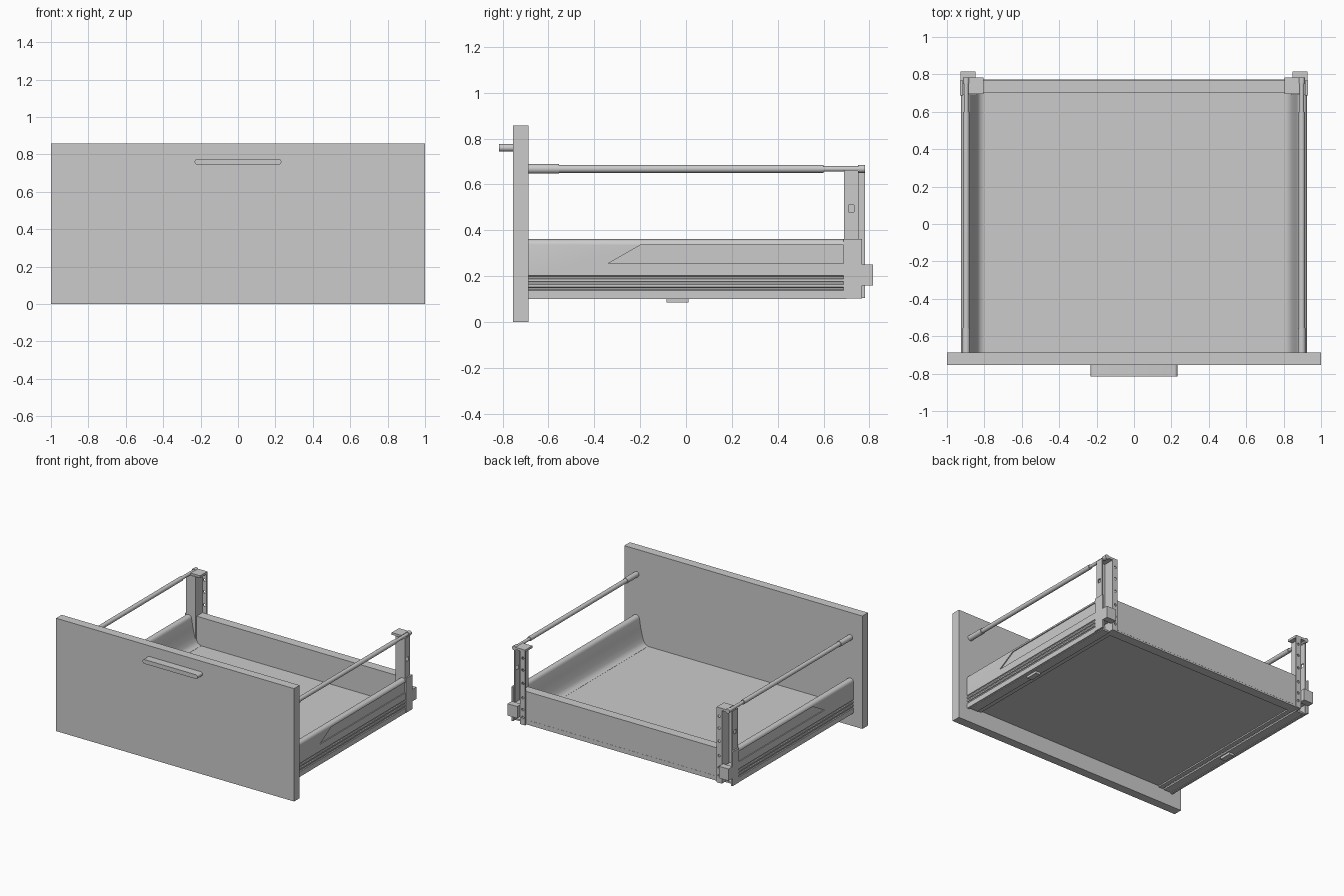
import bpy, bmesh, math
from mathutils import Vector

if "Cube" in bpy.data.objects:
    bpy.data.objects.remove(bpy.data.objects["Cube"])


def finish(name, bm, mirror=False, smooth=False):
    bmesh.ops.recalc_face_normals(bm, faces=bm.faces)
    me = bpy.data.meshes.new(name)
    bm.to_mesh(me)
    bm.free()
    ob = bpy.data.objects.new(name, me)
    bpy.context.collection.objects.link(ob)
    bpy.ops.object.select_all(action='DESELECT')
    ob.select_set(True)
    bpy.context.view_layer.objects.active = ob
    if smooth:
        bpy.ops.object.shade_smooth_by_angle(angle=math.radians(35))
    if mirror:
        ob.modifiers.new("mirror", 'MIRROR')
    return ob


def add_prism(bm, pts, axis, a, b):
    """Extrude a closed 2D outline along an axis from a to b."""
    def place(p):
        return {'x': (a, p[0], p[1]), 'y': (p[0], a, p[1]), 'z': (p[0], p[1], a)}[axis]
    face = bm.faces.new([bm.verts.new(place(p)) for p in pts])
    ext = bmesh.ops.extrude_face_region(bm, geom=[face])
    step = Vector([b - a if axis == c else 0 for c in 'xyz'])
    bmesh.ops.translate(bm, vec=step, verts=[v for v in ext['geom'] if isinstance(v, bmesh.types.BMVert)])


def prism(name, pts, axis, a, b, **kw):
    bm = bmesh.new()
    add_prism(bm, pts, axis, a, b)
    return finish(name, bm, **kw)


def rect(a, b, c, d):
    return [(a, c), (b, c), (b, d), (a, d)]


def circle(cx, cy, r, n=16):
    return [(cx + r * math.cos(2 * math.pi * i / n), cy + r * math.sin(2 * math.pi * i / n)) for i in range(n)]


def box(name, x, y, z, **kw):
    return prism(name, rect(*x, *y), 'z', *z, **kw)


def cut(ob, cutter):
    mod = ob.modifiers.new("cut", 'BOOLEAN')
    mod.object = cutter
    mod.operation = 'DIFFERENCE'
    mod.solver = 'EXACT'
    bpy.ops.object.select_all(action='DESELECT')
    bpy.context.view_layer.objects.active = ob
    ob.select_set(True)
    bpy.ops.object.modifier_apply(modifier=mod.name)
    bpy.data.objects.remove(cutter)


# Front panel and rounded handle
box("front_panel", (-1, 1), (-0.755, -0.688), (0, 0.857))
r = 0.016
stadium = []
for cx, start in ((0.232 - r, -90), (-0.232 + r, 90)):
    for i in range(9):
        t = math.radians(start + i * 22.5)
        stadium.append((cx + r * math.cos(t), 0.76 + r * math.sin(t)))
prism("handle", stadium, 'y', -0.815, -0.75, smooth=True)

# Floor and back panel
box("drawer_floor", (-0.815, 0.815), (-0.69, 0.772), (0.122, 0.145))
box("back_panel", (-0.838, 0.838), (0.70, 0.771), (0.11, 0.36))

# Side walls: folded sheet with grooves, rounded top and sloped inner face
outer = [(0.925, 0.10)]
for z in (0.145, 0.17, 0.195):
    outer += [(0.925, z - 0.007), (0.919, z - 0.004), (0.919, z + 0.004), (0.925, z + 0.007)]
outer += [(0.925, 0.338), (0.922, 0.35), (0.913, 0.358), (0.90, 0.361), (0.886, 0.358), (0.877, 0.35), (0.873, 0.338)]
inner = [(0.862, 0.27), (0.848, 0.21), (0.837, 0.175), (0.824, 0.155), (0.805, 0.147), (0.80, 0.146)]
under = [(0.80, 0.112), (0.835, 0.112), (0.85, 0.17), (0.862, 0.21), (0.876, 0.27),
         (0.886, 0.335), (0.908, 0.335), (0.908, 0.10)]
side = prism("side_wall", outer + inner + under, 'y', -0.69, 0.70, smooth=True)
cut(side, prism("recess_cutter", [(-0.34, 0.255), (0.75, 0.255), (0.75, 0.335), (-0.20, 0.335)], 'x', 0.918, 0.96))
side.modifiers.new("mirror", 'MIRROR')

# Runners under the walls, with small locking tabs
box("runner", (0.84, 0.905), (-0.68, 0.74), (0.102, 0.114), mirror=True)
box("runner_tab", (0.85, 0.892), (-0.085, 0.01), (0.084, 0.104), mirror=True)

# Rear posts: folded channel with a perforated back flange
post = prism("rear_post", [(0.805, 0.772), (0.84, 0.772), (0.84, 0.69), (0.918, 0.69), (0.918, 0.752),
                           (0.91, 0.752), (0.91, 0.698), (0.848, 0.698), (0.848, 0.782), (0.805, 0.782)],
             'z', 0.105, 0.662)
bm = bmesh.new()
for z in (0.16, 0.22, 0.31, 0.42, 0.52, 0.61):
    add_prism(bm, circle(0.824, z, 0.010), 'y', 0.76, 0.80)
add_prism(bm, rect(0.708, 0.734, 0.48, 0.51), 'x', 0.90, 0.94)
cut(post, finish("hole_cutter", bm))
post.modifiers.new("mirror", 'MIRROR')
box("post_cap", (0.805, 0.885), (0.695, 0.782), (0.66, 0.677), mirror=True)

# Rear end plates and clamps
box("end_plate", (0.916, 0.929), (0.688, 0.768), (0.102, 0.362), mirror=True)
box("clamp_arm", (0.86, 0.92), (0.70, 0.78), (0.17, 0.24), mirror=True)
box("clamp", (0.847, 0.928), (0.765, 0.815), (0.16, 0.25), mirror=True)

# Gallery rails: thick front sleeve, main tube, thin rear pin and end cap
for name, rad, y0, y1 in (("rail_sleeve", 0.021, -0.69, -0.555), ("rail_tube", 0.017, -0.56, 0.60),
                          ("rail_pin", 0.012, 0.59, 0.76), ("rail_end", 0.017, 0.75, 0.782)):
    prism(name, circle(0.897, 0.668, rad, 24), 'y', y0, y1, mirror=True, smooth=True)
